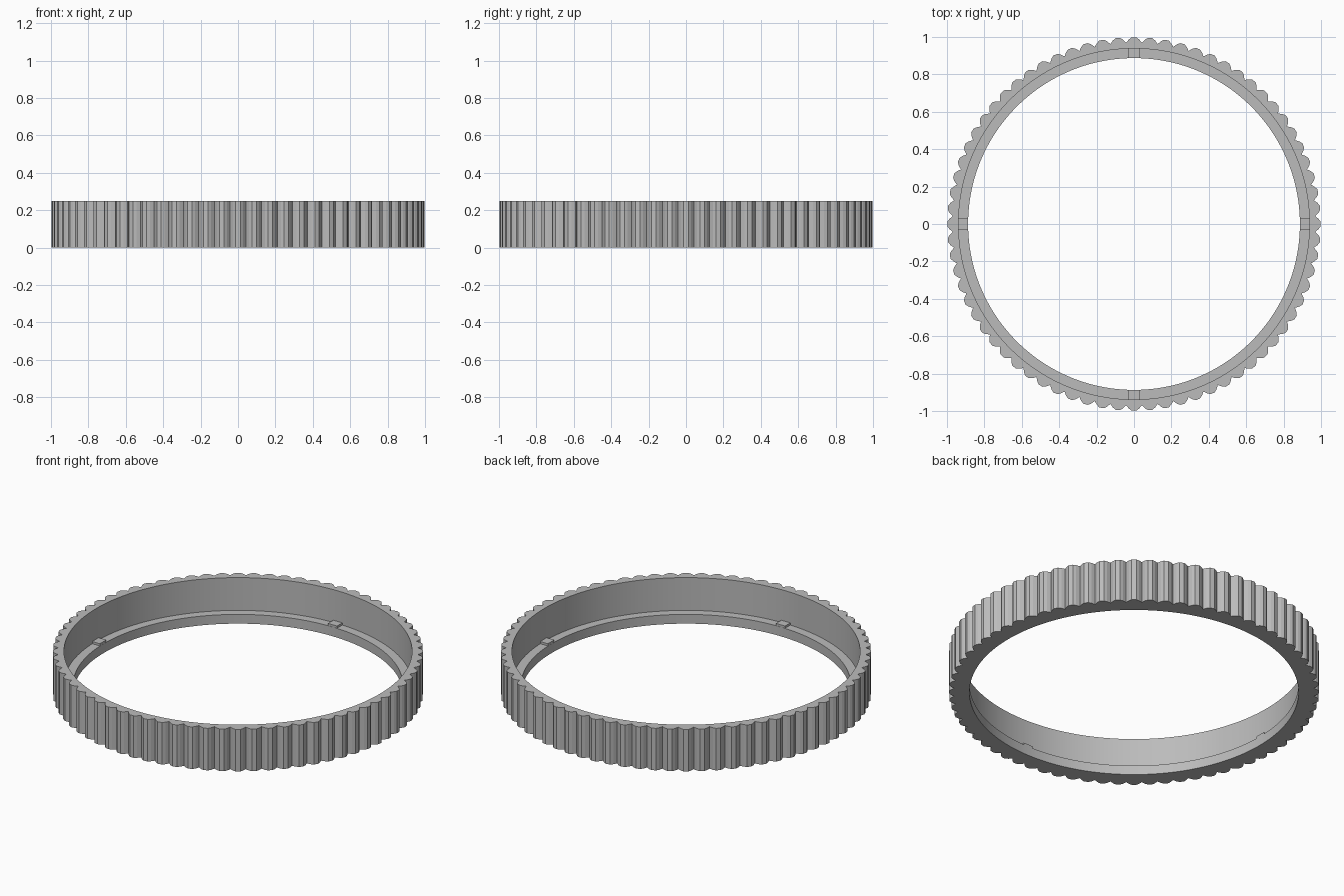
import bpy
import bmesh
from math import sin, cos, pi, radians

cube = bpy.data.objects.get("Cube")
if cube:
    bpy.data.objects.remove(cube)

TEETH = 72
HEIGHT = 0.25
LEDGE_Z = 0.055
WALL_R, LEDGE_R = 0.938, 0.887

grey = bpy.data.materials.new("plain grey")
grey.use_nodes = True
colour = (0.5, 0.5, 0.5, 1)
grey.diffuse_color = colour
grey.node_tree.nodes["Principled BSDF"].inputs["Base Color"].default_value = colour

# One tooth: position across the pitch and radius, from valley to valley
TOOTH = [(-0.5, 0.97), (-0.32, 0.987), (-0.14, 0.998), (0.14, 0.998), (0.32, 0.987)]
outline = [((i + f) * 2 * pi / TEETH, r) for i in range(TEETH) for f, r in TOOTH]


def finish(bm, name):
    bmesh.ops.recalc_face_normals(bm, faces=bm.faces)
    mesh = bpy.data.meshes.new(name)
    bm.to_mesh(mesh)
    bm.free()
    mesh.materials.append(grey)
    obj = bpy.data.objects.new(name, mesh)
    bpy.context.collection.objects.link(obj)
    return obj


# Ring: toothed outside, stepped inside, closed as a loop of bands
bm = bmesh.new()


def loop(z, radius=None):
    return [bm.verts.new(((radius or r) * cos(a), (radius or r) * sin(a), z))
            for a, r in outline]


loops = [loop(0), loop(HEIGHT), loop(HEIGHT, WALL_R), loop(LEDGE_Z, WALL_R),
         loop(LEDGE_Z, LEDGE_R), loop(0, LEDGE_R)]
n = len(outline)
for k, low in enumerate(loops):
    high = loops[(k + 1) % len(loops)]
    for i in range(n):
        j = (i + 1) % n
        bm.faces.new((low[i], low[j], high[j], high[i]))
ring = finish(bm, "knurled_ring")
bpy.context.view_layer.objects.active = ring
ring.select_set(True)
bpy.ops.object.shade_smooth_by_angle(angle=radians(10))
ring.select_set(False)

# Four low locating tabs on the inner ledge
for k, side in enumerate(("left", "back", "right", "front")):
    bm = bmesh.new()
    bmesh.ops.create_cube(bm, size=1)
    for v in bm.verts:
        r = WALL_R + 0.004 if v.co.x > 0 else LEDGE_R + 0.001
        y = v.co.y * 0.06
        z = LEDGE_Z + (0.013 if v.co.z > 0 else -0.01)
        a = k * pi / 2
        v.co = (r * cos(a) - y * sin(a), r * sin(a) + y * cos(a), z)
    finish(bm, side + "_tab")
